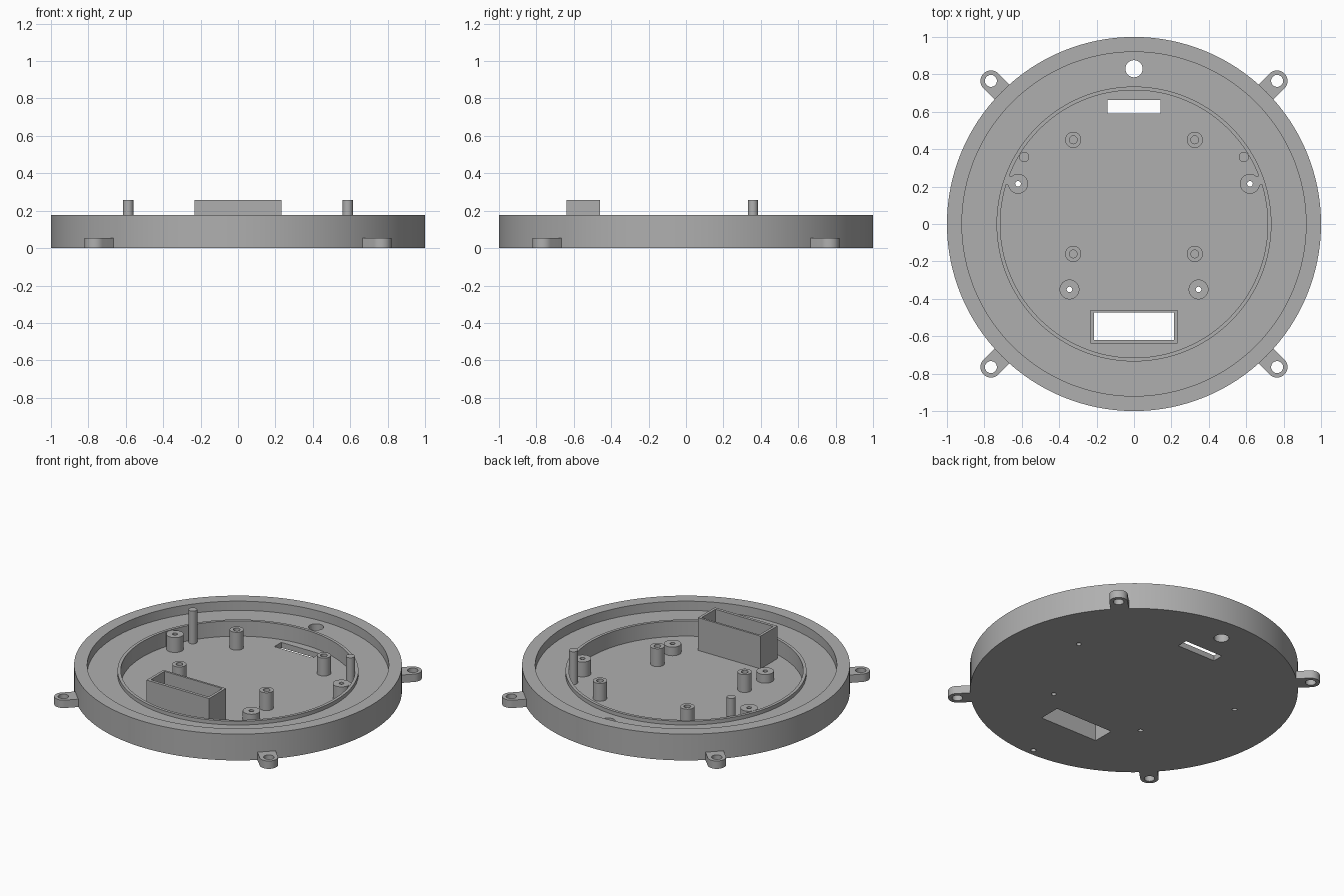
import bpy, bmesh, math
from mathutils import Matrix, Vector

cube = bpy.data.objects.get("Cube")
if cube:
    bpy.data.objects.remove(cube, do_unlink=True)

grey = bpy.data.materials.new("matt grey")
grey.use_nodes = True
COLOUR = (0.43, 0.43, 0.43, 1)
grey.diffuse_color = COLOUR
grey.node_tree.nodes["Principled BSDF"].inputs["Base Color"].default_value = COLOUR

FLOOR, LEDGE, LIP, RIM = 0.037, 0.115, 0.14, 0.177


def finish(name, bm):
    bmesh.ops.recalc_face_normals(bm, faces=bm.faces[:])
    mesh = bpy.data.meshes.new(name)
    bm.to_mesh(mesh)
    bm.free()
    mesh.materials.append(grey)
    obj = bpy.data.objects.new(name, mesh)
    bpy.context.collection.objects.link(obj)
    return obj


def activate(obj):
    bpy.ops.object.select_all(action='DESELECT')
    obj.select_set(True)
    bpy.context.view_layer.objects.active = obj


def lathe(name, profile, x=0, y=0, steps=32):
    """Turn a closed (radius, height) profile about a vertical axis."""
    bm = bmesh.new()
    vs = [bm.verts.new((r, 0, z)) for r, z in profile]
    edges = [bm.edges.new((a, b)) for a, b in zip(vs, vs[1:] + vs[:1])
             if a.co.x + b.co.x > 0]
    bmesh.ops.spin(bm, geom=vs + edges, cent=(0, 0, 0), axis=(0, 0, 1),
                   angle=math.tau, steps=steps)
    bmesh.ops.remove_doubles(bm, verts=bm.verts[:], dist=1e-5)
    bmesh.ops.translate(bm, verts=bm.verts[:], vec=(x, y, 0))
    return finish(name, bm)


def tube(name, x, y, radius, hole, top):
    z = FLOOR - 0.002
    return lathe(name, [(hole, z), (radius, z), (radius, top), (hole, top)], x, y)


def add_cylinder(bm, x, y, radius, z0, z1):
    bmesh.ops.create_cone(bm, cap_ends=True, segments=32, radius1=radius,
                          radius2=radius, depth=z1 - z0,
                          matrix=Matrix.Translation((x, y, (z0 + z1) / 2)))


def add_box(bm, x, y, sx, sy, z0, z1, turn=0):
    m = (Matrix.Translation((x, y, (z0 + z1) / 2)) @ Matrix.Rotation(turn, 4, 'Z')
         @ Matrix.Diagonal((sx, sy, z1 - z0, 1)))
    bmesh.ops.create_cube(bm, size=1, matrix=m)


def cut(obj, cutter):
    mod = obj.modifiers.new("holes", 'BOOLEAN')
    mod.operation, mod.solver, mod.object = 'DIFFERENCE', 'EXACT', cutter
    activate(obj)
    bpy.ops.object.modifier_apply(modifier=mod.name)


parts = []

# Dished round body with outer rim, ledge and raised lip
body = lathe("body", [(0, 0), (1, 0), (1, RIM), (0.92, RIM), (0.92, LEDGE),
                      (0.735, LEDGE), (0.735, LIP), (0.715, LIP),
                      (0.715, FLOOR), (0, FLOOR)], steps=128)
parts.append(body)

# Rectangular connector housing
bm = bmesh.new()
add_box(bm, 0, -0.55, 0.466, 0.18, FLOOR - 0.002, 0.257)
housing = finish("connector_housing", bm)
parts.append(housing)

# Fastening tabs around the edge
TAB_R, TAB_W = 1.082, 0.056
tabs = []
for i in range(4):
    bm = bmesh.new()
    arc = [math.pi * (k / 16 - 0.5) for k in range(17)]
    outline = [(0.985, -TAB_W)]
    outline += [(TAB_R + TAB_W * math.cos(a), TAB_W * math.sin(a)) for a in arc]
    outline += [(0.985, TAB_W)]
    face = bm.faces.new([bm.verts.new((x, y, 0)) for x, y in outline])
    up = bmesh.ops.extrude_face_region(bm, geom=[face])
    bmesh.ops.translate(bm, vec=(0, 0, 0.053),
                        verts=[v for v in up["geom"] if isinstance(v, bmesh.types.BMVert)])
    bmesh.ops.rotate(bm, verts=bm.verts[:], cent=(0, 0, 0),
                     matrix=Matrix.Rotation(math.pi / 4 + i * math.pi / 2, 3, 'Z'))
    tabs.append(finish("fastening_tab_%d" % (i + 1), bm))
parts += tabs

# Cutter for every opening
SCREWS = ((0.62, 0.215, LIP - 0.003), (0.345, -0.35, 0.095))
bm = bmesh.new()
add_box(bm, 0, -0.547, 0.43, 0.146, -0.1, 0.4)
add_box(bm, 0, 0.627, 0.284, 0.074, -0.1, 0.4)
add_cylinder(bm, 0, 0.83, 0.046, -0.1, 0.4)
add_cylinder(bm, 0, -0.955, 0.016, -0.1, 0.1)
for side in (-1, 1):
    for x, y, top in SCREWS:
        add_cylinder(bm, side * x, y, 0.015, -0.1, 0.4)
    for end in (-1, 1):
        add_cylinder(bm, side * 0.765, end * 0.765, 0.032, -0.1, 0.4)
cutter = finish("hole_cutter", bm)
cutter.hide_render = True
for obj in [body, housing] + tabs:
    cut(obj, cutter)
bpy.data.objects.remove(cutter, do_unlink=True)

# Posts and pins, the same on both sides
for side, label in ((1, "left"), (-1, "right")):
    for y, end in ((0.45, "back"), (-0.16, "front")):
        parts.append(tube(f"{label}_{end}_standoff", side * 0.325, y, 0.043, 0.021, 0.157))
    for (x, y, top), end in zip(SCREWS, ("back", "front")):
        parts.append(tube(f"{label}_{end}_screw_post", side * x, y, 0.053, 0.015, top))
    parts.append(lathe(f"{label}_locating_pin",
                       [(0, FLOOR - 0.002), (0.027, FLOOR - 0.002), (0.027, 0.257), (0, 0.257)],
                       side * 0.587, 0.358))
    # Short rib joining the back screw post to the wall
    bm = bmesh.new()
    spot = Vector((side * 0.62, 0.215)).normalized() * 0.705
    add_box(bm, spot.x, spot.y, 0.03, 0.05, FLOOR - 0.002, LIP - 0.004,
            math.atan2(spot.y, spot.x))
    parts.append(finish(f"{label}_post_rib", bm))

for obj in parts:
    activate(obj)
    bpy.ops.object.shade_smooth_by_angle(angle=math.radians(30))
